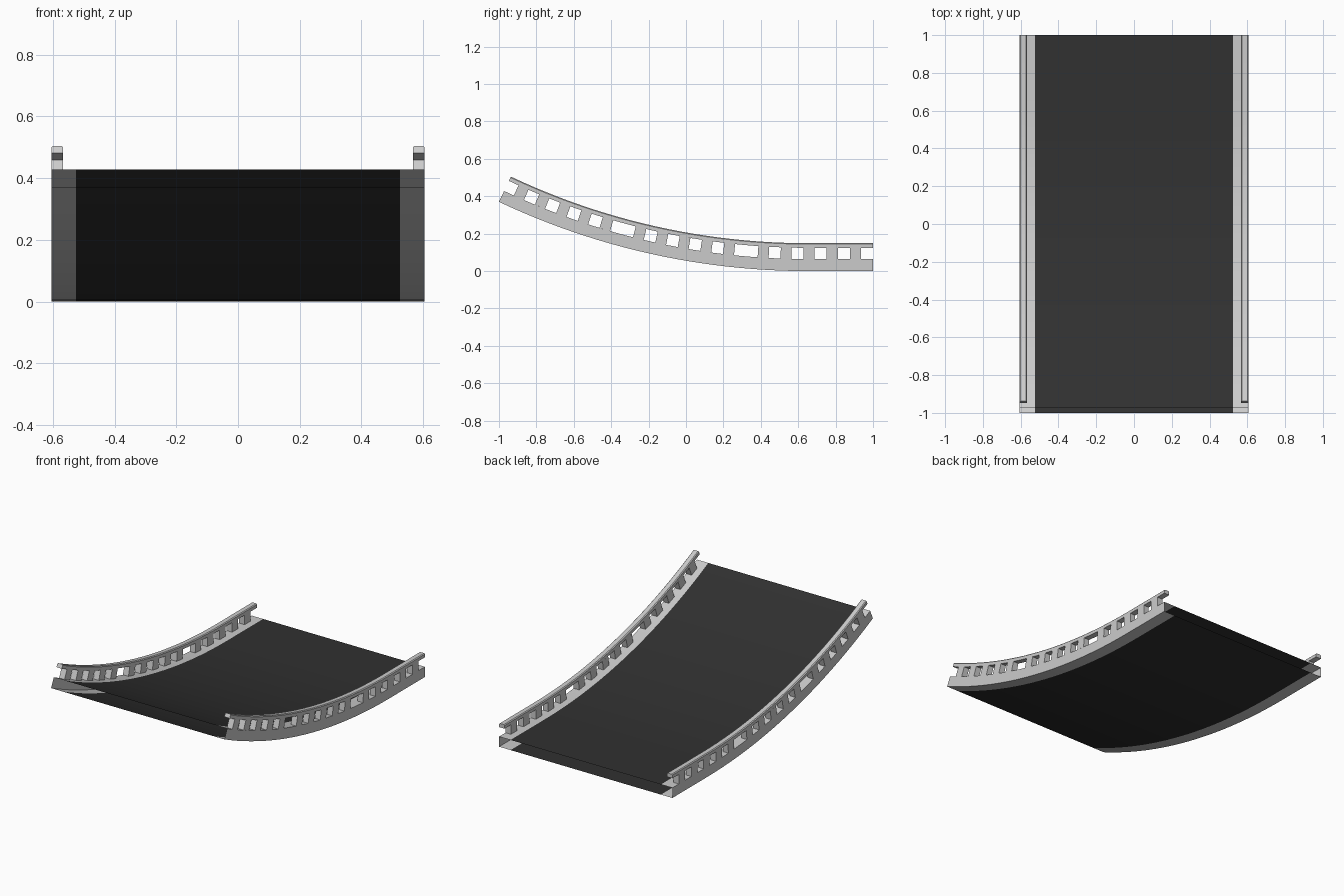
import bpy, bmesh
from math import sin, cos, atan

if "Cube" in bpy.data.objects:
    bpy.data.objects.remove(bpy.data.objects["Cube"])

# Track path: flat run from the back, then an upward arc to the front
Y0, RISE = 0.65, 0.37
ANG = 2 * atan(RISE / (1 + Y0))
R = (1 + Y0) / sin(ANG)
FLAT = 1 - Y0
END = FLAT + R * ANG
STATIONS = [0, FLAT] + [FLAT + R * ANG * i / 24 for i in range(1, 25)]


def place(x, s, h):
    """Point at width x, distance s along the path, height h above its underside."""
    if s <= FLAT:
        return (x, 1 - s, h)
    a = (s - FLAT) / R
    return (x, Y0 - (R - h) * sin(a), R - (R - h) * cos(a))


def sweep(bm, profile, stations, closed):
    rings = [[bm.verts.new(place(x, s, h)) for x, h in profile] for s in stations]
    n = len(profile)
    for a, b in zip(rings, rings[1:]):
        for i in range(n if closed else n - 1):
            j = (i + 1) % n
            bm.faces.new((a[i], a[j], b[j], b[i]))
    if closed:
        bm.faces.new(rings[0][::-1])
        bm.faces.new(rings[-1])


def finish(name, bm, material=None, mirror=False, flip=False):
    bmesh.ops.recalc_face_normals(bm, faces=bm.faces)
    if flip:
        bmesh.ops.reverse_faces(bm, faces=bm.faces)
    me = bpy.data.meshes.new(name)
    bm.to_mesh(me)
    bm.free()
    ob = bpy.data.objects.new(name, me)
    bpy.context.collection.objects.link(ob)
    if material:
        me.materials.append(material)
    if mirror:
        ob.modifiers.new("mirror", 'MIRROR')
    bpy.ops.object.select_all(action='DESELECT')
    ob.select_set(True)
    bpy.context.view_layer.objects.active = ob
    bpy.ops.object.shade_smooth_by_angle(angle=0.5)
    return ob


asphalt = bpy.data.materials.new("asphalt")
asphalt.diffuse_color = (0.03, 0.03, 0.03, 1)
asphalt.use_nodes = True
asphalt.node_tree.nodes["Principled BSDF"].inputs["Base Color"].default_value = asphalt.diffuse_color

DECK, ROAD, OUT, INN = 0.064, 0.525, 0.605, 0.567
RAIL0, RAIL1 = 0.124, 0.149

# Road surface and underside, open at both ends
for name, h, up in (("road_surface", DECK, True), ("road_underside", 0, False)):
    bm = bmesh.new()
    sweep(bm, [(-ROAD, h), (ROAD, h)], STATIONS, False)
    bm.normal_update()
    bm.faces.ensure_lookup_table()
    want_flip = (bm.faces[0].normal.z > 0) != up
    if want_flip:
        bmesh.ops.reverse_faces(bm, faces=bm.faces)
    me = bpy.data.meshes.new(name)
    bm.to_mesh(me)
    bm.free()
    me.materials.append(asphalt)
    me.shade_smooth()
    bpy.context.collection.objects.link(bpy.data.objects.new(name, me))

# Edge channels along both sides of the road
bm = bmesh.new()
sweep(bm, [(ROAD, DECK), (OUT, DECK), (OUT, 0), (ROAD, 0)], STATIONS, False)
bm.normal_update()
bm.faces.ensure_lookup_table()
top_down = bm.faces[0].normal.z < 0
if top_down:
    bmesh.ops.reverse_faces(bm, faces=bm.faces)
me = bpy.data.meshes.new("edge_channels")
bm.to_mesh(me)
bm.free()
channels = bpy.data.objects.new("edge_channels", me)
bpy.context.collection.objects.link(channels)
channels.modifiers.new("mirror", 'MIRROR')

# Handrails with chamfered top edges
bm = bmesh.new()
c = 0.005
sweep(bm, [(INN, RAIL0), (OUT, RAIL0), (OUT, RAIL1 - c), (OUT - c, RAIL1),
           (INN + c, RAIL1), (INN, RAIL1 - c)], STATIONS, True)
finish("handrails", bm, mirror=True)

# Three groups of five posts on each side
bm = bmesh.new()
s = 0.094
for group in range(3):
    for k in range(5):
        sweep(bm, [(INN, DECK), (OUT, DECK), (OUT, RAIL0), (INN, RAIL0)],
              [s - 0.03, s + 0.03], True)
        s += 0.1245 if k < 4 else 0.189
finish("railing_posts", bm, mirror=True)
